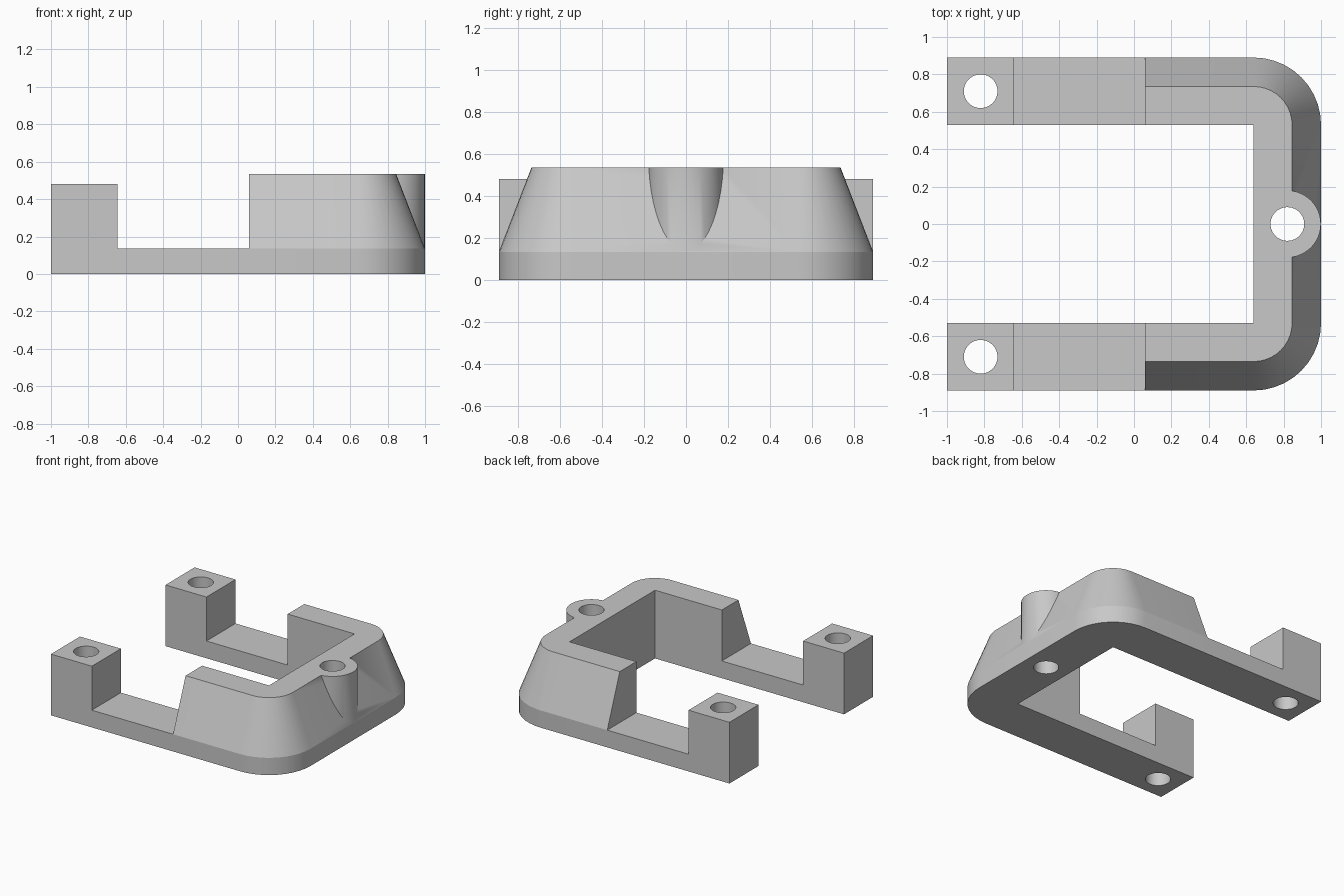
import bpy, bmesh
from math import sin, cos, pi

cube = bpy.data.objects.get("Cube")
if cube:
    bpy.data.objects.remove(cube)

INNER_X, INNER_Y, WIDTH = 0.64, 0.53, 0.36
STEP_Z, POST_Z, WALL_Z = 0.135, 0.48, 0.535
POST_X, WALL_X = -0.645, 0.06
TOP_SCALE = 0.57          # wall thickness at the top relative to the base
BOSS_X, HOLE_R = 0.82, 0.09

grey = bpy.data.materials.new("light grey")
grey.use_nodes = True
grey.diffuse_color = (0.58, 0.58, 0.58, 1)
grey.node_tree.nodes["Principled BSDF"].inputs["Base Color"].default_value = grey.diffuse_color


def inner_point(x, y):
    """Nearest point on the inner edge of the bracket."""
    return min(x, INNER_X), max(-INNER_Y, min(INNER_Y, y))


def extrude(bm, faces, height):
    result = bmesh.ops.extrude_face_region(bm, geom=faces)["geom"]
    verts = [g for g in result if isinstance(g, bmesh.types.BMVert)]
    for v in verts:
        v.co.z = height
    return verts, [g for g in result if isinstance(g, bmesh.types.BMFace)]


def cylinder(name, x, y, radius, z0, z1):
    bpy.ops.mesh.primitive_cylinder_add(vertices=48, radius=radius, depth=z1 - z0,
                                        location=(x, y, (z0 + z1) / 2))
    ob = bpy.context.object
    ob.name = name
    ob.hide_render = True
    ob.data.materials.append(grey)
    return ob


def combine(target, tool, operation):
    mod = target.modifiers.new(tool.name, 'BOOLEAN')
    mod.operation, mod.solver, mod.object = operation, 'EXACT', tool
    bpy.context.view_layer.objects.active = target
    bpy.ops.object.modifier_apply(modifier=mod.name)
    bpy.data.objects.remove(tool)


# Outer outline: straight arm, rounded corner, then the mirrored half
half = [(x, INNER_Y + WIDTH) for x in (-1, POST_X, WALL_X)]
for i in range(11):
    a = pi / 2 * (1 - i / 10)
    half.append((INNER_X + WIDTH * cos(a), INNER_Y + WIDTH * sin(a)))
outer = half + [(x, -y) for x, y in reversed(half)]

# Flat U-shaped strip
bm = bmesh.new()
cache = {}


def vert(p):
    key = (round(p[0], 4), round(p[1], 4))
    if key not in cache:
        cache[key] = bm.verts.new((*key, 0))
    return cache[key]


for p, q in zip(outer, outer[1:]):
    corners = [vert(c) for c in (p, q, inner_point(*q), inner_point(*p))]
    bm.faces.new(list(dict.fromkeys(corners)))

# Base slab, end posts and tapered wall
_, top = extrude(bm, bm.faces[:], STEP_Z)
posts = [f for f in top if f.calc_center_median().x < POST_X]
wall = [f for f in top if f.calc_center_median().x > WALL_X]
extrude(bm, posts, POST_Z)
verts, _ = extrude(bm, wall, WALL_Z)
for v in verts:
    ix, iy = inner_point(v.co.x, v.co.y)
    v.co.x = ix + (v.co.x - ix) * TOP_SCALE
    v.co.y = iy + (v.co.y - iy) * TOP_SCALE
bmesh.ops.recalc_face_normals(bm, faces=bm.faces[:])
mesh = bpy.data.meshes.new("bracket")
bm.to_mesh(mesh)
bm.free()
mesh.materials.append(grey)
bracket = bpy.data.objects.new("bracket", mesh)
bpy.context.collection.objects.link(bracket)

# Screw boss in the middle of the end wall, then three through holes
combine(bracket, cylinder("screw_boss", BOSS_X, 0, 0.179, 0.05, WALL_Z), 'UNION')
for x, y in ((BOSS_X, 0), (-BOSS_X, 0.71), (-BOSS_X, -0.71)):
    combine(bracket, cylinder("hole_cutter", x, y, HOLE_R, -0.2, 0.8), 'DIFFERENCE')

# Smooth curved walls, crisp edges
bpy.ops.object.select_all(action='DESELECT')
bracket.select_set(True)
bpy.context.view_layer.objects.active = bracket
bpy.ops.object.shade_smooth_by_angle(angle=pi / 6)
